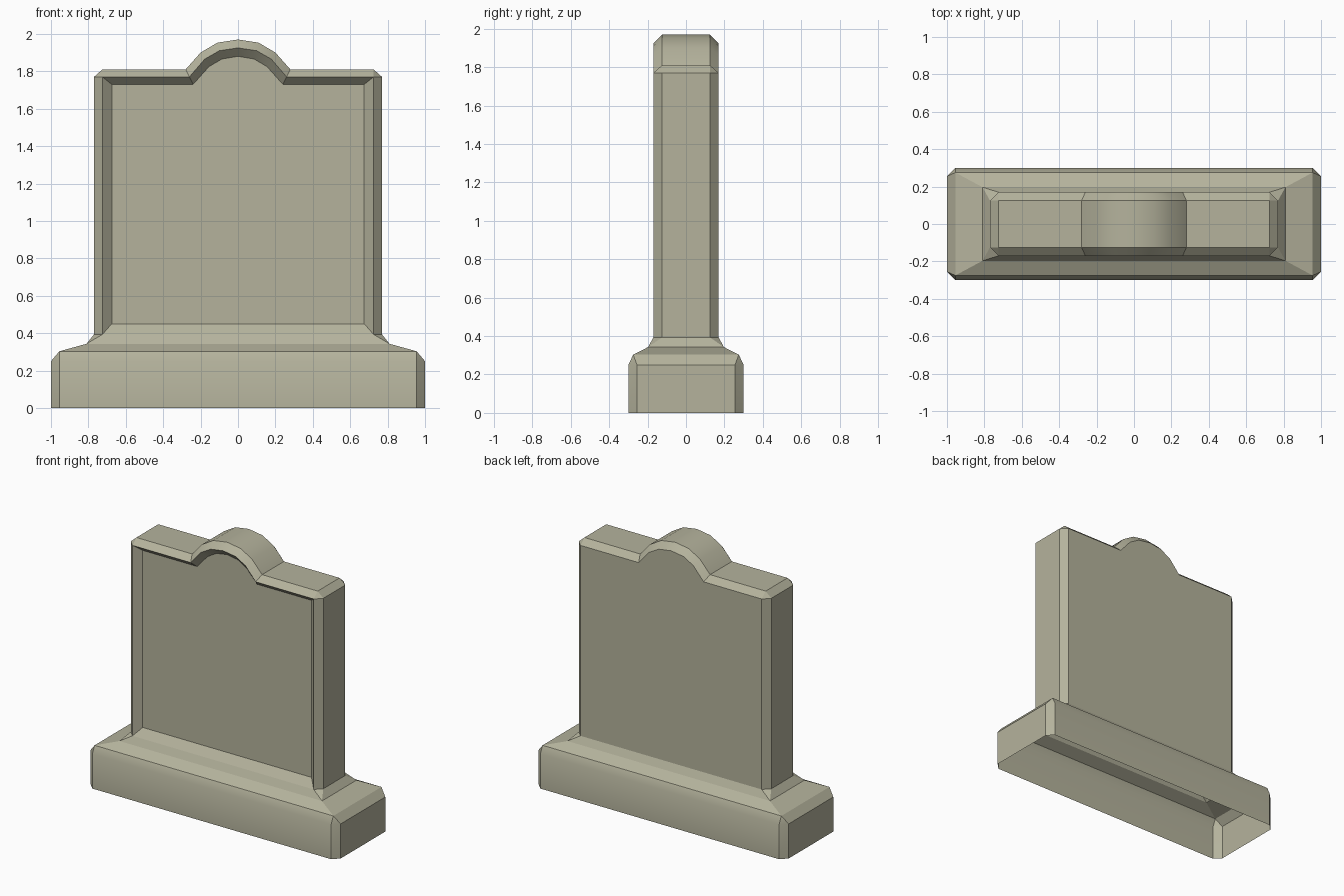
import bpy, bmesh

cube = bpy.data.objects.get("Cube")
if cube:
    bpy.data.objects.remove(cube, do_unlink=True)

stone = bpy.data.materials.new("weathered_stone")
stone.use_nodes = True
colour = (0.46, 0.45, 0.335, 1)
stone.diffuse_color = colour
bsdf = stone.node_tree.nodes["Principled BSDF"]
bsdf.inputs["Base Color"].default_value = colour
bsdf.inputs["Roughness"].default_value = 0.9


def loft(bm, rings, closed):
    """Skin neighbouring rings of vertices with quads."""
    for a, b in zip(rings, rings[1:]):
        n = len(a)
        for i in range(n if closed else n - 1):
            j = (i + 1) % n
            bm.faces.new((a[i], a[j], b[j], b[i]))


def finish(bm, name):
    bmesh.ops.remove_doubles(bm, verts=bm.verts, dist=0.0005)
    bmesh.ops.recalc_face_normals(bm, faces=bm.faces)
    mesh = bpy.data.meshes.new(name)
    bm.to_mesh(mesh)
    bm.free()
    mesh.materials.append(stone)
    obj = bpy.data.objects.new(name, mesh)
    bpy.context.collection.objects.link(obj)
    bpy.ops.object.select_all(action="DESELECT")
    obj.select_set(True)
    bpy.context.view_layer.objects.active = obj
    bpy.ops.object.shade_smooth_by_angle(angle=0.52)


# Plinth: hollow stepped shell, each level is a rectangle with cut corners
def cut_rectangle(bm, hx, hy, z, cut):
    corners = []
    for sx, sy in ((1, 1), (-1, 1), (-1, -1), (1, -1)):
        pair = [(sx * hx, sy * (hy - cut), z), (sx * (hx - cut), sy * hy, z)]
        corners += pair if sx * sy > 0 else pair[::-1]
    return [bm.verts.new(c) for c in corners]


bm = bmesh.new()
levels = [(1, 0.3, 0, 0.045), (1, 0.3, 0.25, 0.045), (0.955, 0.275, 0.303, 0),
          (0.81, 0.197, 0.343, 0), (0.77, 0.17, 0.393, 0.045)]
loft(bm, [cut_rectangle(bm, *level) for level in levels], True)
finish(bm, "plinth")

# Upright slab: half outlines from foot to crown, mirrored across x
outer = [(0.77, 0.393), (0.77, 1.77), (0.725, 1.81), (0.28, 1.81),
         (0.2, 1.9), (0.11, 1.953), (0, 1.97)]
rim = [(0.725, 0.393), (0.725, 1.77), (0.725, 1.77), (0.26, 1.77),
       (0.178, 1.865), (0.1, 1.91), (0, 1.925)]
panel = [(0.675, 0.45), (0.675, 1.73), (0.675, 1.73), (0.24, 1.73),
         (0.155, 1.825), (0.085, 1.866), (0, 1.88)]


def outline(bm, half, y):
    full = half + [(-x, z) for x, z in half[-2::-1]]
    return [bm.verts.new((x, y, z)) for x, z in full]


bm = bmesh.new()
front_rim = outline(bm, rim, -0.17)
back_rim = outline(bm, rim, 0.17)
recess = outline(bm, panel, -0.125)
loft(bm, [front_rim, outline(bm, outer, -0.125),
          outline(bm, outer, 0.125), back_rim], False)
loft(bm, [recess, front_rim], True)
bm.faces.new(recess)
bm.faces.new(back_rim)
finish(bm, "slab")
